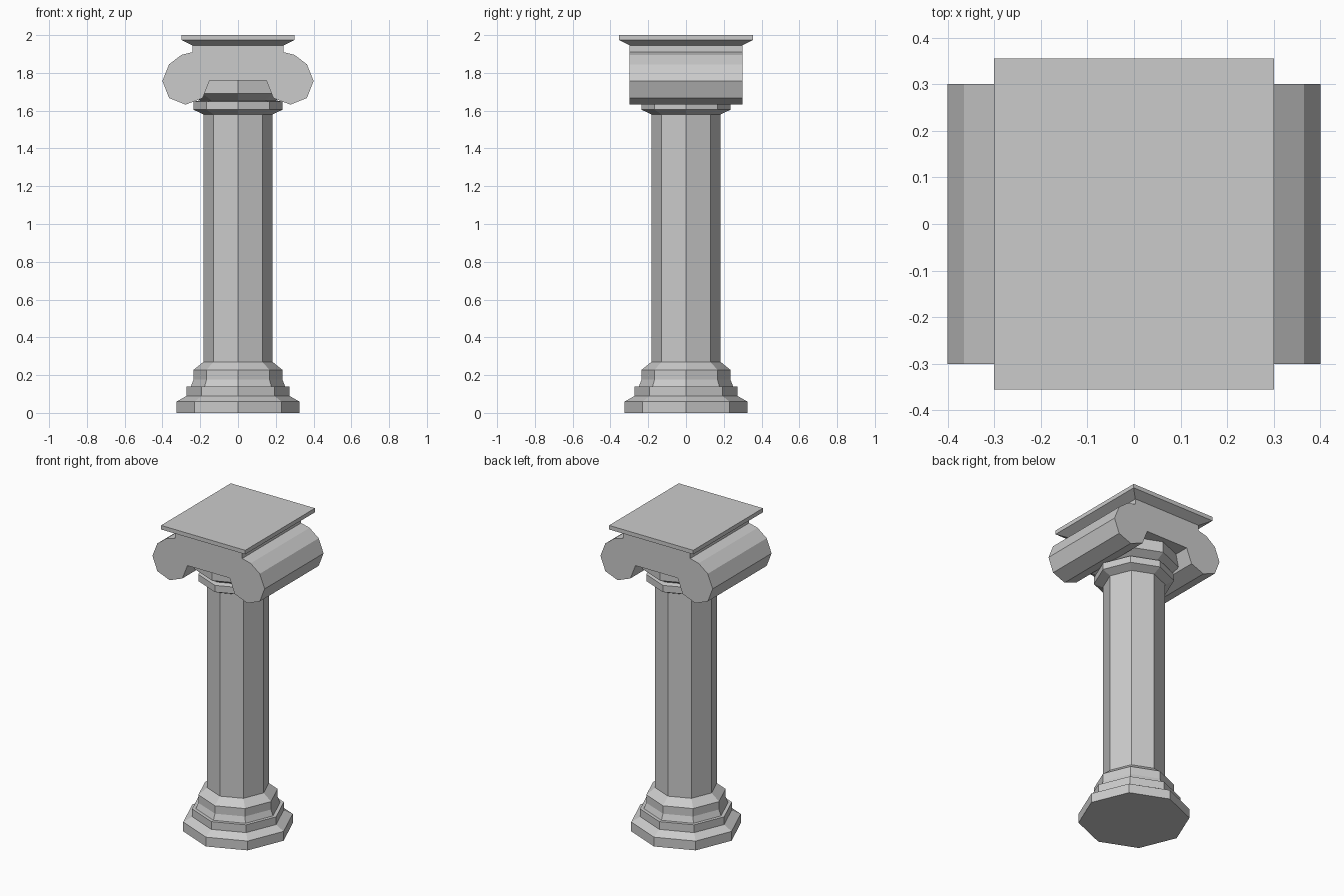
import bpy, bmesh, math

if "Cube" in bpy.data.objects:
    bpy.data.objects.remove(bpy.data.objects["Cube"])

stone = bpy.data.materials.new("pale grey stone")
stone.diffuse_color = (0.6, 0.6, 0.6, 1)
stone.use_nodes = True
stone.node_tree.nodes["Principled BSDF"].inputs["Base Color"].default_value = stone.diffuse_color


def finish(name, bm):
    bmesh.ops.recalc_face_normals(bm, faces=bm.faces)
    me = bpy.data.meshes.new(name)
    bm.to_mesh(me)
    bm.free()
    me.materials.append(stone)
    ob = bpy.data.objects.new(name, me)
    bpy.context.collection.objects.link(ob)
    return ob


def loft(name, rings):
    """Join a stack of equal-length point rings and cap both ends."""
    bm = bmesh.new()
    loops = [[bm.verts.new(p) for p in ring] for ring in rings]
    n = len(loops[0])
    for a, b in zip(loops, loops[1:]):
        for i in range(n):
            j = (i + 1) % n
            bm.faces.new((a[i], a[j], b[j], b[i]))
    bm.faces.new(loops[0])
    bm.faces.new(loops[-1])
    return finish(name, bm)


def octagon(r, z):
    return [(r * math.cos(k * math.pi / 4), r * math.sin(k * math.pi / 4), z)
            for k in range(8)]


def rectangle(x, y, z):
    return [(-x, -y, z), (x, -y, z), (x, y, z), (-x, y, z)]


# stepped base
loft("base", [octagon(r, z) for r, z in [
    (0.325, 0), (0.325, 0.06), (0.272, 0.09), (0.272, 0.14), (0.25, 0.14),
    (0.235, 0.177), (0.235, 0.228), (0.183, 0.27)]])

# eight-sided shaft
loft("shaft", [octagon(0.183, 0.27), octagon(0.183, 1.58)])

# collar and flared neck below the scrolls
loft("neck_collar", [octagon(r, z) for r, z in [
    (0.183, 1.58), (0.235, 1.605), (0.235, 1.648), (0.2, 1.655),
    (0.265, 1.69), (0.265, 1.775)]])

# scroll capital: mirrored half profile, extruded front to back
half = [(0.24, 1.945), (0.24, 1.91), (0.30, 1.895), (0.365, 1.845), (0.40, 1.757),
        (0.365, 1.667), (0.277, 1.632), (0.187, 1.667), (0.15, 1.76)]
outline = half + [(-x, z) for x, z in reversed(half)]
loft("scroll_capital", [[(x, y, z) for x, z in outline] for y in (-0.3, 0.3)])

# flared top slab
loft("top_slab", [rectangle(0.24, 0.297, 1.945), rectangle(0.30, 0.355, 1.974),
                  rectangle(0.30, 0.355, 2.0)])
